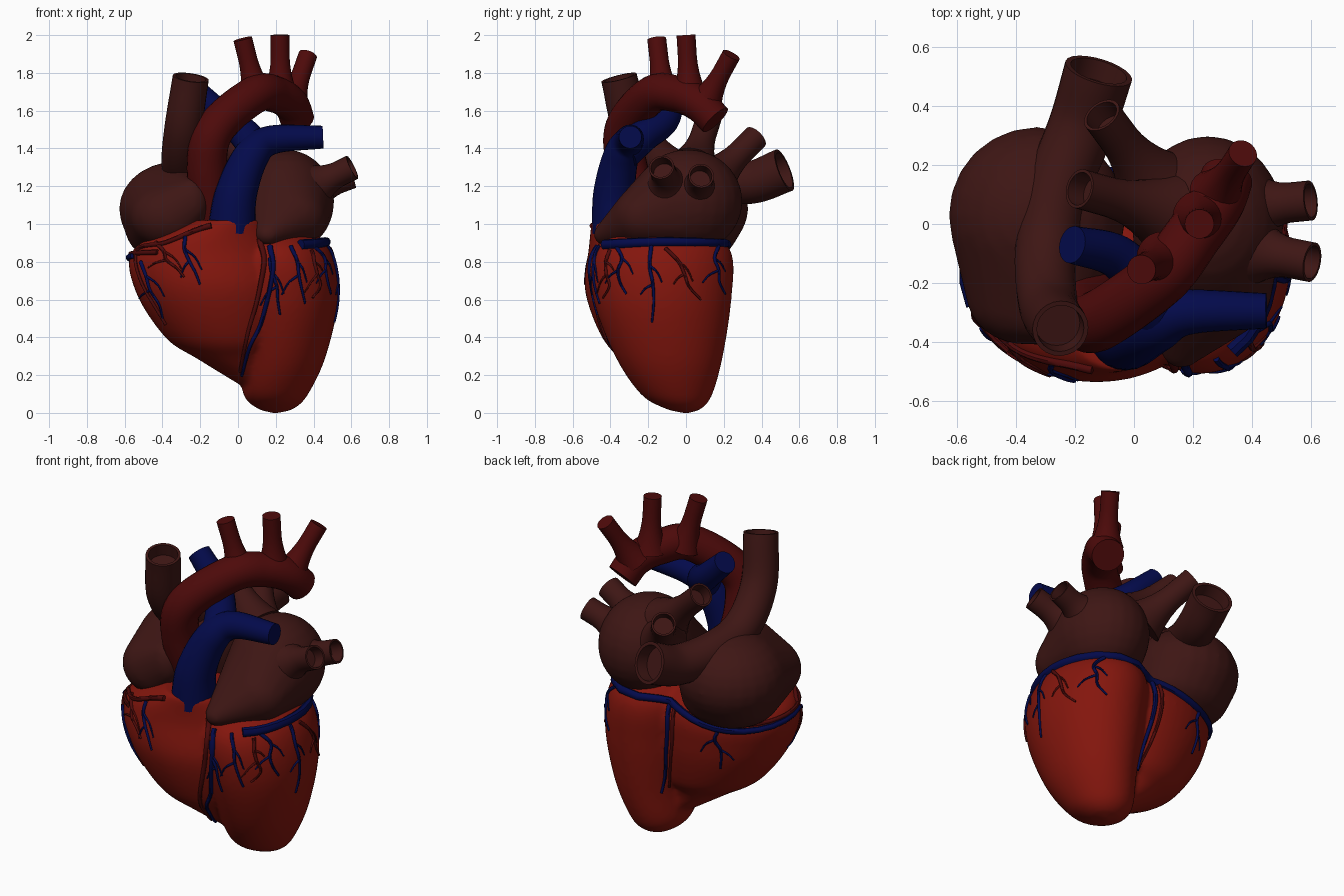
import bpy, bmesh, math, random
from mathutils import Vector, Matrix
from mathutils.bvhtree import BVHTree

if "Cube" in bpy.data.objects:
    bpy.data.objects.remove(bpy.data.objects["Cube"])

random.seed(4)


def material(name, *rgb):
    m = bpy.data.materials.new(name)
    m.diffuse_color = (*rgb, 1)
    m.use_nodes = True
    m.node_tree.nodes["Principled BSDF"].inputs["Base Color"].default_value = m.diffuse_color
    return m


MUSCLE = material("muscle_red", .23, .008, .004)
ARTERY = material("artery_red", .075, .003, .003)
ATRIUM = material("atrium_brown", .048, .008, .007)
BLUE = material("vein_blue", .001, .003, .07)


def spline(pts, steps):
    """Catmull-Rom through points of any dimension."""
    p = [Vector(q) for q in pts]
    p = [2 * p[0] - p[1]] + p + [2 * p[-1] - p[-2]]
    out = []
    for i in range(1, len(p) - 2):
        a, b, c, d = p[i - 1:i + 3]
        for s in range(steps):
            t = s / steps
            out.append(0.5 * (2 * b + (c - a) * t + (2 * a - 5 * b + 4 * c - d) * t * t
                              + (3 * b - a - 3 * c + d) * t ** 3))
    return out + [p[-2]]


def skin(bm, rings):
    """Bridge rings of points and cap both ends."""
    vs = [[bm.verts.new(co) for co in r] for r in rings]
    n = len(vs[0])
    for a, b in zip(vs, vs[1:]):
        for i in range(n):
            j = (i + 1) % n
            bm.faces.new((a[i], a[j], b[j], b[i]))
    bm.faces.new(vs[0][::-1])
    bm.faces.new(vs[-1])


def finish(bm, name, mat, fuse=0):
    bmesh.ops.recalc_face_normals(bm, faces=bm.faces)
    me = bpy.data.meshes.new(name)
    bm.to_mesh(me)
    bm.free()
    ob = bpy.data.objects.new(name, me)
    bpy.context.collection.objects.link(ob)
    if fuse:
        r = ob.modifiers.new("fuse", 'REMESH')
        r.mode = 'VOXEL'
        r.voxel_size = fuse
        s = ob.modifiers.new("soften", 'SMOOTH')
        s.factor, s.iterations = 0.5, 6
        dg = bpy.context.evaluated_depsgraph_get()
        me = bpy.data.meshes.new_from_object(ob.evaluated_get(dg))
        ob.modifiers.clear()
        ob.data = me
    ob.data.materials.clear()
    ob.data.materials.append(mat)
    bpy.ops.object.select_all(action='DESELECT')
    ob.select_set(True)
    bpy.context.view_layer.objects.active = ob
    bpy.ops.object.shade_smooth_by_angle(angle=math.radians(45))
    return ob


def add_tube(bm, c, radii, sides, hollow=0):
    """Sweep a circle along the points c; hollow opens the last end (1) or both (2)."""
    rings, u = [], None
    for i, r in enumerate(radii):
        t = (c[min(i + 1, len(c) - 1)] - c[max(i - 1, 0)]).normalized()
        u = t.orthogonal() if u is None else u - t * u.dot(t)
        u.normalize()
        w = t.cross(u)

        def ring(o, r):
            turns = [k * math.tau / sides for k in range(sides)]
            return [o + r * (u * math.cos(k) + w * math.sin(k)) for k in turns]
        if i == 0 and hollow == 2:
            rings += [ring(c[0] + t * .07, r * .8), ring(c[0], r * .84)]
        rings.append(ring(c[i], r))
    if hollow:
        rings += [ring(c[-1], r * .84), ring(c[-1] - t * .07, r * .8)]
    skin(bm, rings)


def tube(name, mat, r0, r1, pts, hollow=0, flare=0):
    """Vessel from radius r0 to r1, optionally widened at its root."""
    c = spline(pts, 8)
    f = [i / (len(c) - 1) for i in range(len(c))]
    bm = bmesh.new()
    add_tube(bm, c, [r0 + (r1 - r0) * t + flare * r0 * max(0, 1 - 1.5 * t) ** 2 for t in f], 24, hollow)
    finish(bm, name, mat)


def add_loft(bm, sections):
    """Stack ellipses given as (z, cx, cy, rx, ry)."""
    turns = [k * math.tau / 48 for k in range(48)]
    skin(bm, [[(cx + rx * math.cos(k), cy + ry * math.sin(k), z) for k in turns]
              for z, cx, cy, rx, ry in spline(sections, 6)])


def chamber(name, items):
    """Wrap a hull around ellipsoids (centre, radii)."""
    bm = bmesh.new()
    for c, r in items:
        bmesh.ops.create_uvsphere(bm, u_segments=24, v_segments=14, radius=1,
                                  matrix=Matrix.Translation(c) @ Matrix.Diagonal((*r, 1)))
    hull = bmesh.new()
    for v in bm.verts:
        hull.verts.new(v.co)
    bm.free()
    res = bmesh.ops.convex_hull(hull, input=hull.verts)
    inner = {g for g in res["geom_interior"] if isinstance(g, bmesh.types.BMVert)}
    bmesh.ops.delete(hull, geom=list(inner), context='VERTS')
    finish(hull, name, ATRIUM, .015)


# Ventricles: left and right lofts, fused
bm = bmesh.new()
add_loft(bm, [(0, .2, 0, .02, .02), (.025, .2, -.015, .1, .1), (.1, .2, -.05, .172, .19),
              (.3, .235, -.09, .23, .285), (.6, .24, -.125, .29, .365),
              (.85, .215, -.125, .28, .365), (1, .2, -.1, .15, .2)])
add_loft(bm, [(.1, .14, -.06, .05, .07), (.28, -.02, -.14, .185, .19), (.4, -.07, -.16, .315, .285),
              (.65, -.12, -.175, .425, .36), (.87, -.14, -.175, .41, .34), (1.02, -.05, -.3, .18, .2)])
ventricles = finish(bm, "ventricles", MUSCLE, .015)

# Atria, each drawn out towards the front
chamber("left_atrium", [((.25, .01, 1.12), (.26, .29, .275)), ((.24, -.03, 1.01), (.24, .29, .13)),
                        ((.29, -.22, 1.04), (.18, .17, .16)), ((.16, -.42, .945), (.07, .07, .06))])
chamber("right_atrium", [((-.33, .03, 1.08), (.3, .3, .25)), ((-.31, .02, .95), (.28, .25, .16)),
                         ((-.37, -.24, 1.04), (.2, .17, .17)), ((-.25, -.34, 1.12), (.09, .07, .12))])

# Great vein crossing the right atrium, open at both ends
tube("great_vein", ATRIUM, .096, .118,
     [(-.25, -.355, 1.775), (-.29, -.28, 1.5), (-.3, -.1, 1.31), (-.26, .12, 1.24),
      (-.175, .34, 1.22), (-.12, .52, 1.285)], 2)

# Four veins entering the left atrium
for name, a, b in [("lung_vein_left_front", (.4, -.09, 1.2), (.605, -.13, 1.3)),
                   ("lung_vein_left_back", (.4, .06, 1.18), (.6, .08, 1.255)),
                   ("lung_vein_right_back", (.06, .14, 1.23), (-.11, .37, 1.46)),
                   ("lung_vein_right_front", (.1, .04, 1.3), (-.185, .12, 1.56))]:
    tube(name, ATRIUM, .068, .068, [a, b], 1, 1)

# Aorta with three arch branches
tube("aorta", ARTERY, .11, .09,
     [(-.12, -.22, .98), (-.165, -.31, 1.3), (-.115, -.325, 1.51), (.09, -.18, 1.685),
      (.2, -.04, 1.685), (.28, .07, 1.635), (.315, .155, 1.55)])
for name, a, b in [("arch_branch_first", (.1, -.12, 1.68), (.025, -.155, 1.98)),
                   ("arch_branch_second", (.225, .02, 1.68), (.222, 0, 2)),
                   ("arch_branch_third", (.28, .1, 1.64), (.37, .24, 1.895))]:
    tube(name, ARTERY, .05, .05, [a, b], 0, .9)

# Lung artery: trunk and two branches
tube("lung_artery_trunk", BLUE, .128, .06,
     [(-.035, -.37, .96), (-.01, -.38, 1.16), (.07, -.345, 1.36), (.18, -.3, 1.445), (.45, -.295, 1.46)])
tube("lung_artery_right_branch", BLUE, .095, .064,
     [(.1, -.33, 1.38), (.04, -.22, 1.47), (-.06, -.11, 1.55), (-.21, -.07, 1.69)])

# Surface vessels, projected onto the ventricles
tree = BVHTree.FromObject(ventricles, bpy.context.evaluated_depsgraph_get())
VIEWS = {"front": -90, "right": 0, "back": 90}


def add_vessel(bm, view, r, pts):
    """Tapering vessel; a is x or y in a view, or an angle around the ring."""
    c = []
    for a, z in spline(pts, 6):
        ang = math.radians(VIEWS.get(view, a))
        d = Vector((math.cos(ang), math.sin(ang), 0))
        shift = {"right": Vector((0, a, z)), "ring": Vector((0, -.13, z))}.get(view, Vector((a, 0, z)))
        hit, n, _, _ = tree.ray_cast(shift + 2 * d, -d)
        if hit:
            c.append(hit + n * r * .3)
    if len(c) > 2:
        add_tube(bm, c, [r * (1 - .5 * i / len(c)) for i in range(len(c))], 8)


def add_branch(bm, view, a, z, drift, drop):
    """Wavy branch running down, with two side twigs."""
    pts = [(a + drift * t + random.uniform(-.02, .02), z - drop * t) for t in (0, .25, .5, .75, 1)]
    add_vessel(bm, view, .011, pts)
    for k, s in ((1, 1), (2, -1)):
        x, y = pts[k]
        w, h = random.uniform(.04, .1) * s, random.uniform(.04, .12)
        add_vessel(bm, view, .007, [(x, y), (x + w * .6, y - h * .4), (x + w, y - h)])


# Veins: groove ring, front and back trunks, branches
bm = bmesh.new()
add_vessel(bm, "ring", .028, [(-42, .885), (10, .9), (90, .875), (145, .8), (195, .83)])
add_vessel(bm, "front", .015, [(.17, .88), (.185, .75), (.13, .5), (.06, .35), (.02, .2)])
add_vessel(bm, "back", .015, [(0, .88), (0, .7), (.04, .48), (.08, .3)])
for b in [("front", .18, .82, .06, .3), ("front", .29, .88, .08, .3), ("front", -.29, .93, .08, .25),
          ("front", -.52, .8, .14, .3), ("right", -.2, .88, .02, .4), ("right", -.36, .88, .04, .25),
          ("right", .15, .88, .05, .25), ("back", -.33, .8, .03, .25)]:
    add_branch(bm, *b)
finish(bm, "surface_veins", BLUE)

# Arteries: groove vessels, front and back trunks, branches
bm = bmesh.new()
add_vessel(bm, "front", .016, [(-.14, .99), (-.22, .965), (-.38, .9), (-.53, .86), (-.51, .7), (-.38, .47)])
add_vessel(bm, "front", .016, [(.11, .92), (.14, .8), (.1, .6), (.05, .42), (.01, .22)])
add_vessel(bm, "back", .012, [(-.04, .88), (-.04, .7), (0, .5), (.05, .33)])
add_vessel(bm, "ring", .014, [(215, .85), (180, .84), (145, .83), (100, .87)])
for b in [("front", -.42, .9, .12, .18), ("right", -.1, .87, .16, .27), ("right", -.4, .86, -.03, .25)]:
    add_branch(bm, *b)
finish(bm, "surface_arteries", ARTERY)
